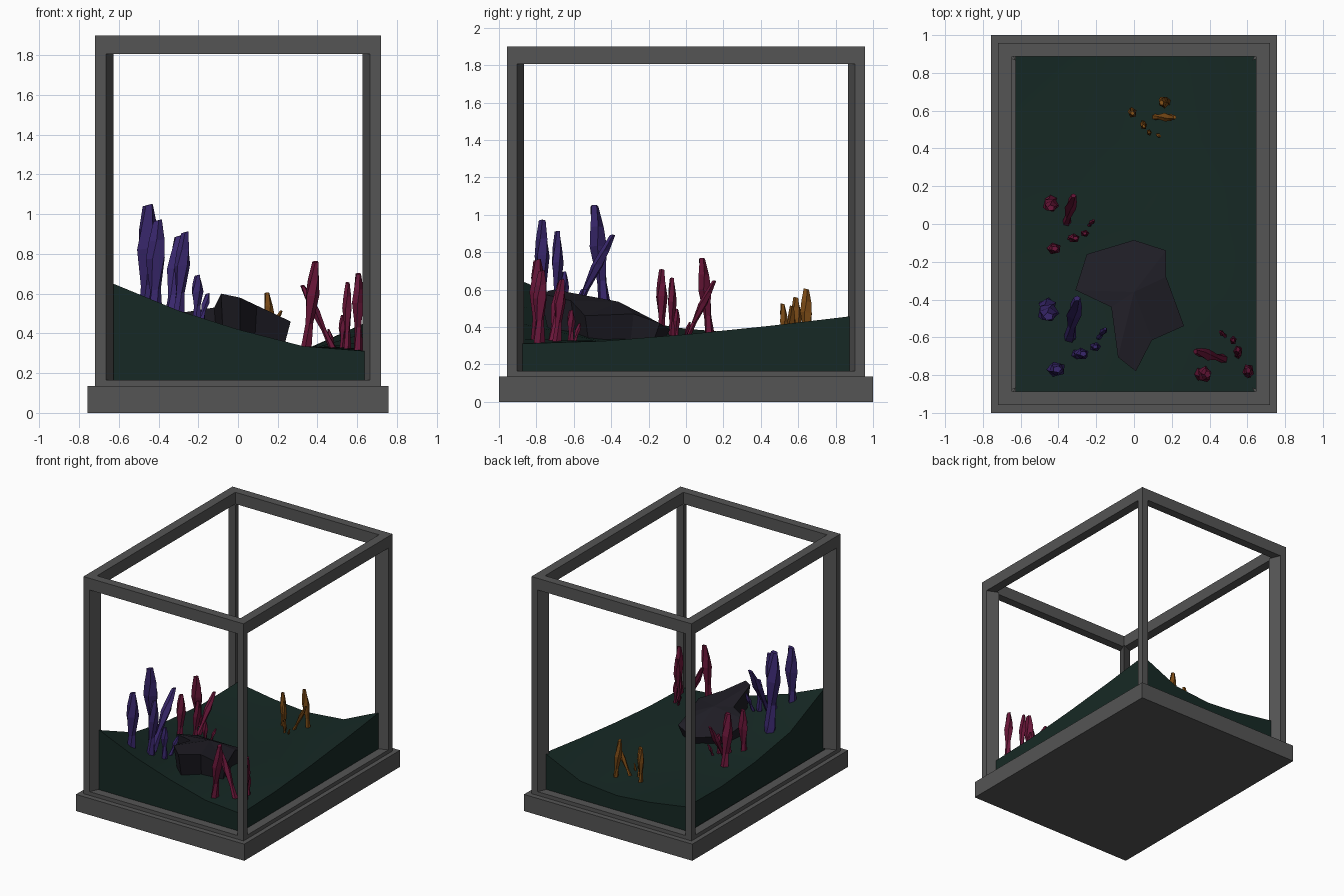
import bpy, bmesh, math
from mathutils import Vector, Matrix

if "Cube" in bpy.data.objects:
    bpy.data.objects.remove(bpy.data.objects["Cube"])


def material(name, rgb):
    m = bpy.data.materials.new(name)
    m.diffuse_color = (*rgb, 1)
    m.use_nodes = True
    m.node_tree.nodes["Principled BSDF"].inputs["Base Color"].default_value = m.diffuse_color
    return m


GREY = material("dark_grey", (0.09, 0.09, 0.09))
SAND = material("dark_green", (0.008, 0.022, 0.018))
STONE = material("dark_stone", (0.013, 0.012, 0.018))
PURPLE = material("purple", (0.04, 0.02, 0.15))
RED = material("red", (0.14, 0.008, 0.04))
ORANGE = material("orange", (0.2, 0.07, 0.008))


def make(name, verts, faces, mat):
    me = bpy.data.meshes.new(name)
    me.from_pydata(verts, [], faces)
    bm = bmesh.new()
    bm.from_mesh(me)
    bmesh.ops.recalc_face_normals(bm, faces=bm.faces)
    bm.to_mesh(me)
    bm.free()
    me.materials.append(mat)
    ob = bpy.data.objects.new(name, me)
    bpy.context.collection.objects.link(ob)
    return ob


def loft(name, rings, mat, caps=True):
    """Skin a stack of rings with equal vertex counts."""
    n = len(rings[0])
    verts = [v for r in rings for v in r]
    faces = [(k * n + i, k * n + (i + 1) % n, (k + 1) * n + (i + 1) % n, (k + 1) * n + i)
             for k in range(len(rings) - 1) for i in range(n)]
    if caps:
        faces += [tuple(range(n)), tuple(range(len(verts) - n, len(verts)))]
    return make(name, verts, faces, mat)


def rect(x, y, z):
    return [(-x, -y, z), (x, -y, z), (x, y, z), (-x, y, z)]


def ring_frame(name, outer, inner, z0, z1):
    r = [rect(*outer, z0), rect(*outer, z1), rect(*inner, z1), rect(*inner, z0), rect(*outer, z0)]
    ob = loft(name, r, GREY, caps=False)
    bm = bmesh.new()
    bm.from_mesh(ob.data)
    bmesh.ops.remove_doubles(bm, verts=bm.verts, dist=1e-4)
    bmesh.ops.recalc_face_normals(bm, faces=bm.faces)
    bm.to_mesh(ob.data)
    bm.free()


# Base, rails and four kite-section corner posts
loft("base", [rect(0.757, 1.0, 0), rect(0.757, 1.0, 0.135)], GREY)
ring_frame("bottom_rail", (0.72, 0.957), (0.646, 0.888), 0.135, 0.165)
ring_frame("top_rail", (0.72, 0.957), (0.646, 0.888), 1.805, 1.9)
kite = [(0.72, 0.957), (0.665, 0.957), (0.627, 0.866), (0.72, 0.904)]
for sx in (-1, 1):
    for sy in (-1, 1):
        loft("corner_post", [[(sx * x, sy * y, z) for x, y in kite] for z in (0.165, 1.805)], GREY)

# Substrate: sloping bed from a coarse height grid
xs = [-0.627, -0.3, 0.0, 0.33, 0.65]
ys = [-0.888, -0.44, 0.0, 0.44, 0.888]
heights = [[0.65, 0.515, 0.42, 0.335, 0.31],
           [0.46, 0.40, 0.355, 0.32, 0.325],
           [0.39, 0.34, 0.31, 0.31, 0.36],
           [0.355, 0.31, 0.29, 0.31, 0.405],
           [0.36, 0.31, 0.285, 0.315, 0.458]]
verts = [(x, y, heights[j][i]) for j, y in enumerate(ys) for i, x in enumerate(xs)]
verts += [(x, y, 0.15) for y in ys for x in xs]
faces = []
for j in range(4):
    for i in range(4):
        a = j * 5 + i
        q = (a, a + 1, a + 6, a + 5)
        faces += [q, tuple(v + 25 for v in reversed(q))]
for k in range(4):
    for a, b in ((k, k + 1), (20 + k, 21 + k), (5 * k, 5 * k + 5), (5 * k + 4, 5 * k + 9)):
        faces.append((a, b, b + 25, a + 25))
bed = make("substrate", verts, faces, SAND)
bpy.context.view_layer.objects.active = bed
bed.select_set(True)
bpy.ops.object.shade_smooth_by_angle(angle=math.radians(35))
bed.select_set(False)

# Rock: tilted faceted slab with a ridge and undercut sides
rim = [(-.25, -.16, .43), (0, -.085, .385), (.17, -.14, .42), (.17, -.28, .47), (.265, -.54, .46),
       (.095, -.615, .54), (.01, -.78, .58), (-.085, -.705, .60), (-.12, -.44, .53), (-.31, -.35, .50)]
n = len(rim)
c = Vector((0.0, -0.4, 0))
low = [(c.x + (x - c.x) * .85, c.y + (y - c.y) * .85, .31) for x, y, z in rim]
rverts = rim + low + [(0.0, -0.36, 0.535)]
rfaces = [(i, (i + 1) % n, 2 * n) for i in range(n)]
rfaces += [(i, (i + 1) % n, n + (i + 1) % n, n + i) for i in range(n)]
rfaces.append(tuple(range(n, 2 * n)))
make("rock", rverts, rfaces, STONE)

# Plant clump: base xy, top xy, height, radius
BLADES = [((-.01, .26), (-.01, .215), .44, .046),
          ((.07, .125), (.11, .28), .32, .032),
          ((0, 0), (.01, 0), .38, .040),
          ((.095, .055), (.12, .055), .335, .032),
          ((.17, .08), (.17, .08), .17, .024),
          ((.19, .12), (.215, .15), .10, .016)]
PROFILE = [(-0.12, .75), (0.0, .8), (0.3, .55), (0.62, 1.0), (0.8, .8), (1.0, .45)]


def clump(name, pos, angle, scale, mat):
    m = Matrix.Translation(pos) @ Matrix.Rotation(math.radians(angle), 4, 'Z') @ Matrix.Scale(scale, 4)
    for k, (b, t, h, r) in enumerate(BLADES):
        rings = []
        for lvl, (f, w) in enumerate(PROFILE):
            cx, cy = b[0] + (t[0] - b[0]) * f, b[1] + (t[1] - b[1]) * f
            ring = []
            for i in range(5):
                a = math.tau * i / 5 + 0.35 * lvl + k
                ring.append(m @ Vector((cx + r * w * math.cos(a), cy + r * w * .8 * math.sin(a),
                                        h * f + (0.12 * r * math.cos(a) if lvl > 1 else 0))))
            rings.append(ring)
        loft(f"{name}_blade", rings, mat)


clump("purple_plant", (-.42, -.77, .47), 4, 1.31, PURPLE)
clump("red_plant_left", (-.43, -.13, .325), 0, 1.0, RED)
clump("red_plant_right", (.605, -.785, .32), 90, 1.0, RED)
clump("orange_plant", (-.01, .595, .27), -76, .757, ORANGE)
